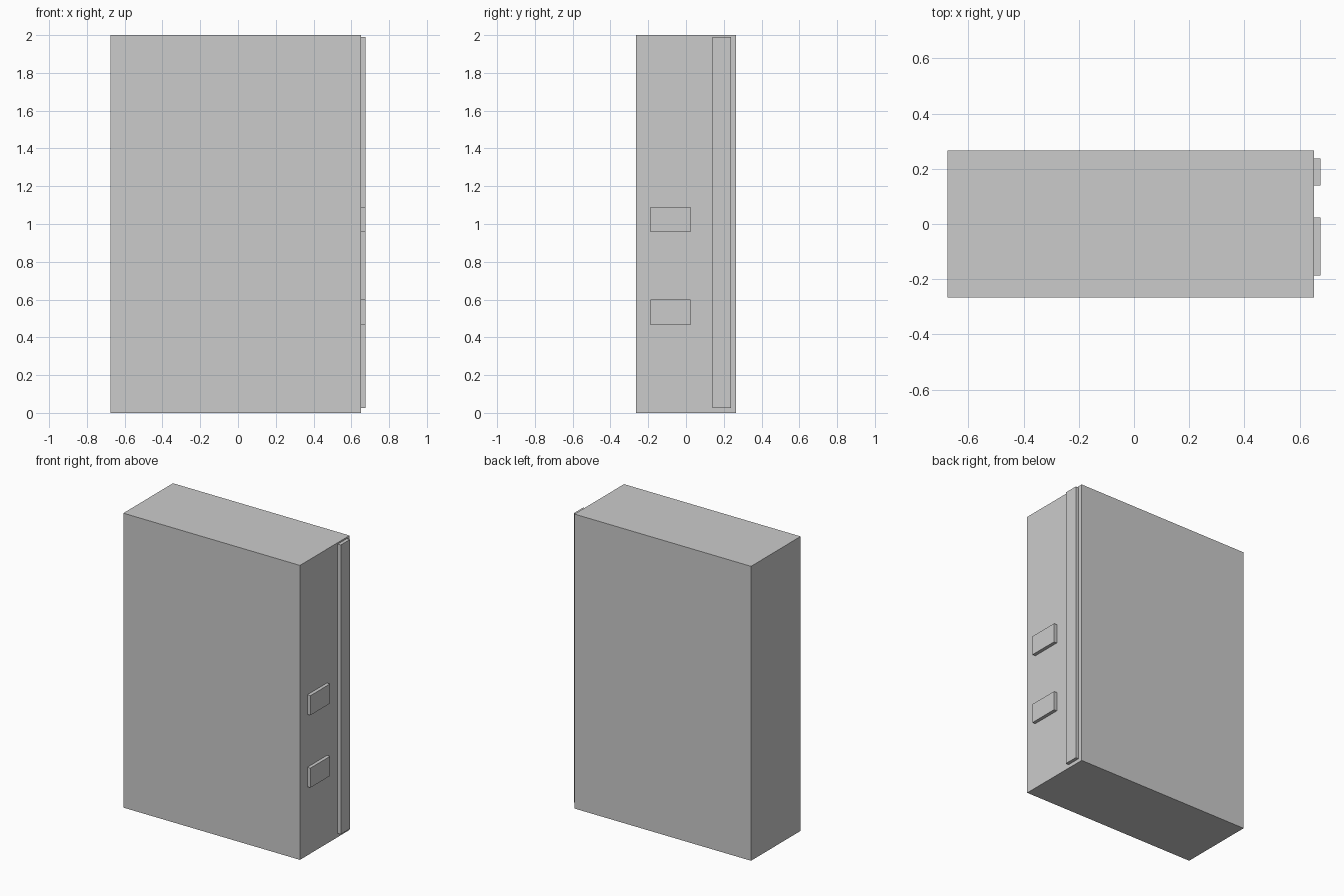
import bpy
import bmesh
from mathutils import Vector

if "Cube" in bpy.data.objects:
    bpy.data.objects.remove(bpy.data.objects["Cube"])


def box(name, lo, hi):
    """Axis-aligned box between two corners."""
    lo, hi = Vector(lo), Vector(hi)
    bm = bmesh.new()
    bmesh.ops.create_cube(bm, size=1)
    bmesh.ops.scale(bm, vec=hi - lo, verts=bm.verts)
    mesh = bpy.data.meshes.new(name)
    bm.to_mesh(mesh)
    bm.free()
    obj = bpy.data.objects.new(name, mesh)
    obj.location = (lo + hi) / 2
    bpy.context.collection.objects.link(obj)
    return obj


SIDE, OUTER = 0.652, 0.675  # right face of the body, face of the raised parts

# Main cabinet
box("cabinet_body", (-0.675, -0.266, 0), (SIDE, 0.266, 2))

# Tall raised strip along the rear of the right side
box("side_strip", (SIDE, 0.139, 0.025), (OUTER, 0.237, 1.99))

# Two small raised plates on the right side
for name, z in (("lower_plate", 0.466), ("upper_plate", 0.958)):
    box(name, (SIDE, -0.187, z), (OUTER, 0.024, z + 0.133))
